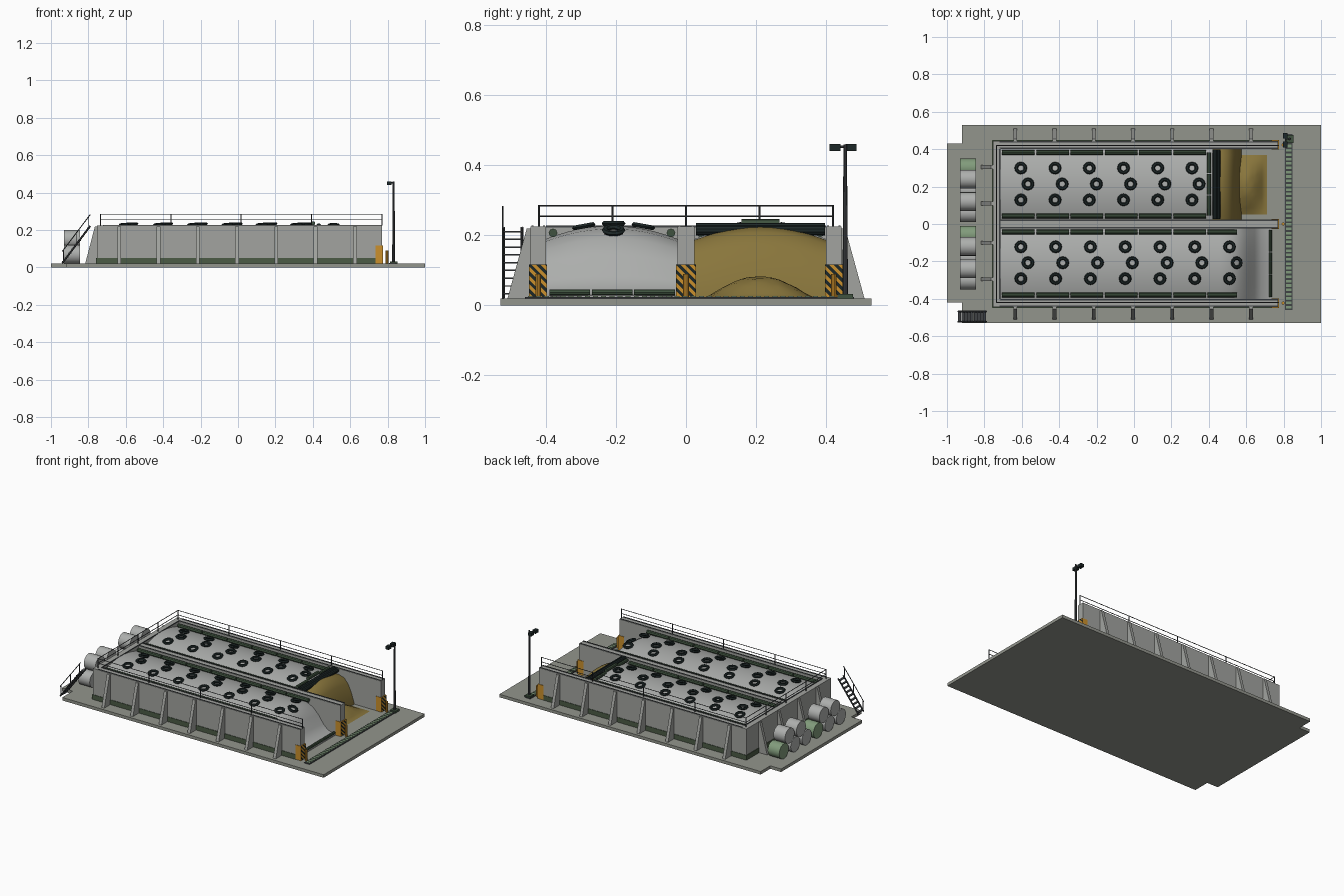
import bpy, bmesh, math, random
from mathutils import Vector, Matrix

if "Cube" in bpy.data.objects:
    bpy.data.objects.remove(bpy.data.objects["Cube"])
random.seed(3)


def material(name, *rgb):
    m = bpy.data.materials.new(name)
    m.use_nodes = True
    m.diffuse_color = (*rgb, 1)
    m.node_tree.nodes["Principled BSDF"].inputs["Base Color"].default_value = (*rgb, 1)
    return m


SLAB = material("slab concrete", .29, .30, .265)
WALL = material("wall concrete", .36, .37, .35)
TARP = material("grey sheet", .42, .43, .42)
SILAGE = material("silage", .25, .18, .045)
BAND = material("damp green", .07, .105, .06)
BAG = material("bag green", .05, .085, .05)
PALE = material("pale green", .22, .33, .2)
BLACK = material("rubber black", .012, .02, .02)
ORANGE = material("warning orange", .6, .28, .025)
STEEL = material("dark steel", .05, .055, .06)


def finish(bm, name, *mats):
    bmesh.ops.recalc_face_normals(bm, faces=bm.faces)
    me = bpy.data.meshes.new(name)
    bm.to_mesh(me)
    bm.free()
    for m in mats:
        me.materials.append(m)
    me.shade_smooth()
    me.set_sharp_from_angle(angle=math.radians(35))
    ob = bpy.data.objects.new(name, me)
    bpy.context.collection.objects.link(ob)
    return ob


def box(bm, x0, x1, y0, y1, z0, z1):
    mat = Matrix.Translation(((x0 + x1) / 2, (y0 + y1) / 2, (z0 + z1) / 2)) \
        @ Matrix.Diagonal((x1 - x0, y1 - y0, z1 - z0, 1))
    bmesh.ops.create_cube(bm, size=1, matrix=mat)


def rod(bm, p, q, r, n=8, r2=None):
    p, q = Vector(p), Vector(q)
    d = q - p
    mat = Matrix.Translation((p + q) / 2) @ d.to_track_quat('Z', 'Y').to_matrix().to_4x4()
    bmesh.ops.create_cone(bm, cap_ends=True, segments=n, radius1=r,
                          radius2=r if r2 is None else r2, depth=d.length, matrix=mat)


def prism(bm, pts, offset):
    face = bm.faces.new([bm.verts.new(p) for p in pts])
    new = bmesh.ops.extrude_face_region(bm, geom=[face])["geom"]
    bmesh.ops.translate(bm, vec=offset, verts=[v for v in new if isinstance(v, bmesh.types.BMVert)])


# Ground slab with its narrower rear apron
bm = bmesh.new()
outline = [(-1, -.42), (-.92, -.42), (-.92, -.53), (1, -.53), (1, .53), (-.92, .53), (-.92, .43), (-1, .43)]
prism(bm, [(x, y, 0) for x, y in outline], (0, 0, .02))
finish(bm, "ground_slab", SLAB)

# Walls, damp bands and dark lips
TOP = .225
WALLS = [(-.445, -.4), (-.025, .025), (.4, .445)]
bm, band, lip = bmesh.new(), bmesh.new(), bmesh.new()
for y0, y1 in WALLS:
    box(bm, -.75, .77, y0, y1, .02, TOP)
    for y in (y0 + .006, y1 - .006):
        box(lip, -.72, .768, y - .003, y + .003, TOP - .002, TOP + .003)
box(bm, -.755, -.715, -.445, .445, .02, TOP)
box(lip, -.721, -.715, -.4, .4, TOP - .002, TOP + .003)
for y in (-.446, .446):
    box(band, -.757, .735, y - .002, y + .002, .02, .052)
box(band, -.758, -.753, -.447, .447, .02, .052)
finish(bm, "bay_walls", WALL)
finish(band, "damp_band", BAND)
finish(lip, "wall_lips", STEEL)

# Sloped buttresses on the sides and the rear
bm = bmesh.new()
for i in range(7):
    x = -.635 + .21 * i
    for s in (-1, 1):
        prism(bm, [(x - .01, s * .44, .02), (x - .01, s * .51, .02),
                   (x - .01, s * .455, TOP - .005), (x - .01, s * .44, TOP - .005)], (.02, 0, 0))
for y in (-.295, -.1, .11, .305):
    prism(bm, [(-.75, y - .01, .02), (-.817, y - .01, .02),
               (-.765, y - .01, TOP - .005), (-.75, y - .01, TOP - .005)], (0, .02, 0))
finish(bm, "buttresses", WALL)

# Guard rails on the three outer walls
bm = bmesh.new()
for z in (.255, .285):
    for s in (-1, 1):
        rod(bm, (-.735, s * .42, z), (.77, s * .42, z), .0022, 6)
    rod(bm, (-.735, -.42, z), (-.735, .42, z), .0022, 6)
posts = [(-.735 + .376 * i, s * .42) for i in range(5) for s in (-1, 1)]
for x, y in posts + [(-.735, -.21), (-.735, 0), (-.735, .21)]:
    rod(bm, (x, y, TOP), (x, y, .287), .003, 6)
finish(bm, "guard_rails", STEEL)


# Domed feed heaps lofted along the bay
def heap_z(edge, t):
    return edge + .037 * (edge / .19) * (1 - t * t)


def heap(name, mat, y0, y1, stations, n=12):
    bm = bmesh.new()
    rows = []
    for x, edge in stations:
        top = [bm.verts.new((x, y0 + (y1 - y0) * j / n, heap_z(edge, 2 * j / n - 1))) for j in range(n + 1)]
        rows.append([bm.verts.new((x, y0, .019))] + top + [bm.verts.new((x, y1, .019))])
    for a, b in zip(rows, rows[1:]):
        for j in range(n + 2):
            bm.faces.new((a[j], a[j + 1], b[j + 1], b[j]))
    bm.faces.new(rows[0])
    bm.faces.new(rows[-1])
    finish(bm, name, mat)


heap("closed_heap_sheet", TARP, -.4, -.025,
     [(-.715, .19), (.46, .19), (.52, .183), (.57, .16), (.61, .12), (.645, .07), (.68, .038), (.735, .024)])
heap("open_heap_sheet", TARP, .025, .4, [(-.715, .19), (.42, .19)])
heap("feed_face", SILAGE, .025, .4,
     [(.42, .187), (.46, .187), (.5, .175), (.53, .14), (.555, .085), (.575, .021)])

# Loose feed spilled in front of the open face
bm = bmesh.new()
bmesh.ops.create_grid(bm, x_segments=14, y_segments=18, size=.5,
                      matrix=Matrix.Translation((.62, .21, 0)) @ Matrix.Diagonal((.18, .32, 1, 1)))
for v in bm.verts:
    a, b = (v.co.x - .6) / .1, (v.co.y - .21) / .16
    fall = max(0, 1 - a * a) * max(0, 1 - b * b)
    v.co.z = .021 + .058 * fall ** 1.3 + random.uniform(0, .005) * fall
finish(bm, "loose_feed", SILAGE)

# Rolled-back sheet at the open edge
bm = bmesh.new()
for x, z in ((.432, .222), (.45, .214)):
    rod(bm, (x, .028, z), (x, .397, z), .014, 10)
finish(bm, "rolled_sheet", BLACK)


# Tyres weighing down the sheets
def tyre(bm, x, y, z, tilt_x, tilt_y, R=.0245, r=.0095, n=12, m=6):
    mat = Matrix.Translation((x, y, z)) @ Matrix.Rotation(tilt_y, 4, 'Y') @ Matrix.Rotation(tilt_x, 4, 'X')
    rings = []
    for i in range(n):
        a = math.tau * i / n
        ring = []
        for j in range(m):
            b = math.tau * j / m
            d = R + r * math.cos(b)
            ring.append(bm.verts.new(mat @ Vector((d * math.cos(a), d * math.sin(a), r * .8 * math.sin(b)))))
        rings.append(ring)
    for i in range(n):
        p, q = rings[i], rings[(i + 1) % n]
        for j in range(m):
            k = (j + 1) % m
            bm.faces.new((p[j], q[j], q[k], p[k]))


bm = bmesh.new()
for mid, count, step in ((-.207, 7, .186), (.214, 6, .183)):
    for i in range(count):
        for dy, dx in ((-.085, 0), (0, .038), (.085, 0)):
            x = -.605 + dx + step * i
            slope = x > .53
            z = heap_z(.19, dy / .1875) + (-.012 if slope else .007)
            tyre(bm, x, mid + dy, z, -dy * 2.1, .4 if slope else 0)
finish(bm, "tyres", BLACK)

# Sandbag rows along the sheet edges
bm = bmesh.new()
for y, count in ((-.38, 7), (-.043, 7), (.043, 6), (.382, 6)):
    for i in range(count):
        x = -.705 + .183 * i
        end = min(x + .174, .55)
        rod(bm, (x, y, .207), (end, y, .207), .0125, 8)
for i in range(3):
    y = .045 + .114 * i
    mid_z = .236 if i == 1 else .222
    rod(bm, (.402, y, mid_z), (.402, y + .108, mid_z), .011, 8)
    y = -.39 + .121 * i
    rod(bm, (.73, y, .037), (.73, y + .116, .037), .009, 8)
finish(bm, "sandbags", BAG)

# Striped guards on the wall ends, with a bollard before each
STRIPE = .0125
posts = bmesh.new()
for (y0, y1), side in zip(WALLS, ("right", "middle", "left")):
    bm = bmesh.new()
    box(bm, .735, .776, y0 - .003, y1 + .003, .021, .117)
    first = math.floor((y0 + .01) / STRIPE)
    for k in range(first, first + 16):
        bmesh.ops.bisect_plane(bm, geom=bm.verts[:] + bm.edges[:] + bm.faces[:],
                               plane_co=(0, k * STRIPE, 0), plane_no=(0, 1, 1))
    bm.normal_update()
    for f in bm.faces:
        c = f.calc_center_median()
        if abs(f.normal.x) > .9 and c.x > .75:
            f.material_index = math.floor((c.y + c.z) / STRIPE) % 2
    finish(bm, side + "_wall_guard", ORANGE, BLACK)
    y = (y0 + y1) / 2
    rod(posts, (.797, y, .02), (.797, y, .09), .008, 10)
finish(posts, "bollards", ORANGE)

# Drain channel with its grating
bm = bmesh.new()
box(bm, .808, .848, -.46, .48, .019, .024)
finish(bm, "drain_channel", STEEL)
bm = bmesh.new()
for i in range(40):
    y = -.452 + .0233 * i
    box(bm, .813, .843, y, y + .014, .023, .027)
finish(bm, "drain_slats", PALE)

# Lamp mast with twin heads
bm = bmesh.new()
rod(bm, (.832, .455, .02), (.832, .455, .46), .008, 8, .005)
rod(bm, (.832, .455, .453), (.812, .455, .453), .004, 6)
rod(bm, (.812, .415, .453), (.812, .485, .453), .004, 6)
finish(bm, "lamp_mast", STEEL)
bm = bmesh.new()
for y in (.425, .471):
    box(bm, .796, .82, y - .015, y + .016, .441, .461)
finish(bm, "lamp_heads", BLACK)
bm = bmesh.new()
box(bm, .812, .852, .433, .477, .02, .033)
finish(bm, "mast_plinth", BAG)

# Stacked wrapped bales behind the rear wall
grey, green = bmesh.new(), bmesh.new()
for start in (.3, -.06):
    for i in range(5):
        y, z = (start - .12 * i, .07) if i < 3 else (start - .06 - .12 * (i - 3), .15)
        rod(green if i == 0 else grey, (-.93, y, z), (-.845, y, z), .05, 20)
finish(grey, "grey_bales", TARP)
finish(green, "green_bales", PALE)

# Access ladder with a handrail
bm = bmesh.new()
low, high = Vector((-.94, 0, .022)), Vector((-.79, 0, .222))
for y in (-.522, -.468):
    side = Vector((0, y, 0))
    rod(bm, low + side, high + side, .005, 6)
for i in range(9):
    p = low.lerp(high, (i + .5) / 9)
    box(bm, p.x - .008, p.x + .008, -.522, -.468, p.z - .002, p.z + .002)
rod(bm, (-.94, -.524, .085), (-.79, -.524, .283), .0025, 6)
for t in (.05, .5, .95):
    p = low.lerp(high, t)
    rod(bm, (p.x, -.524, p.z), (p.x, -.524, p.z + .062), .0025, 6)
finish(bm, "ladder", STEEL)
